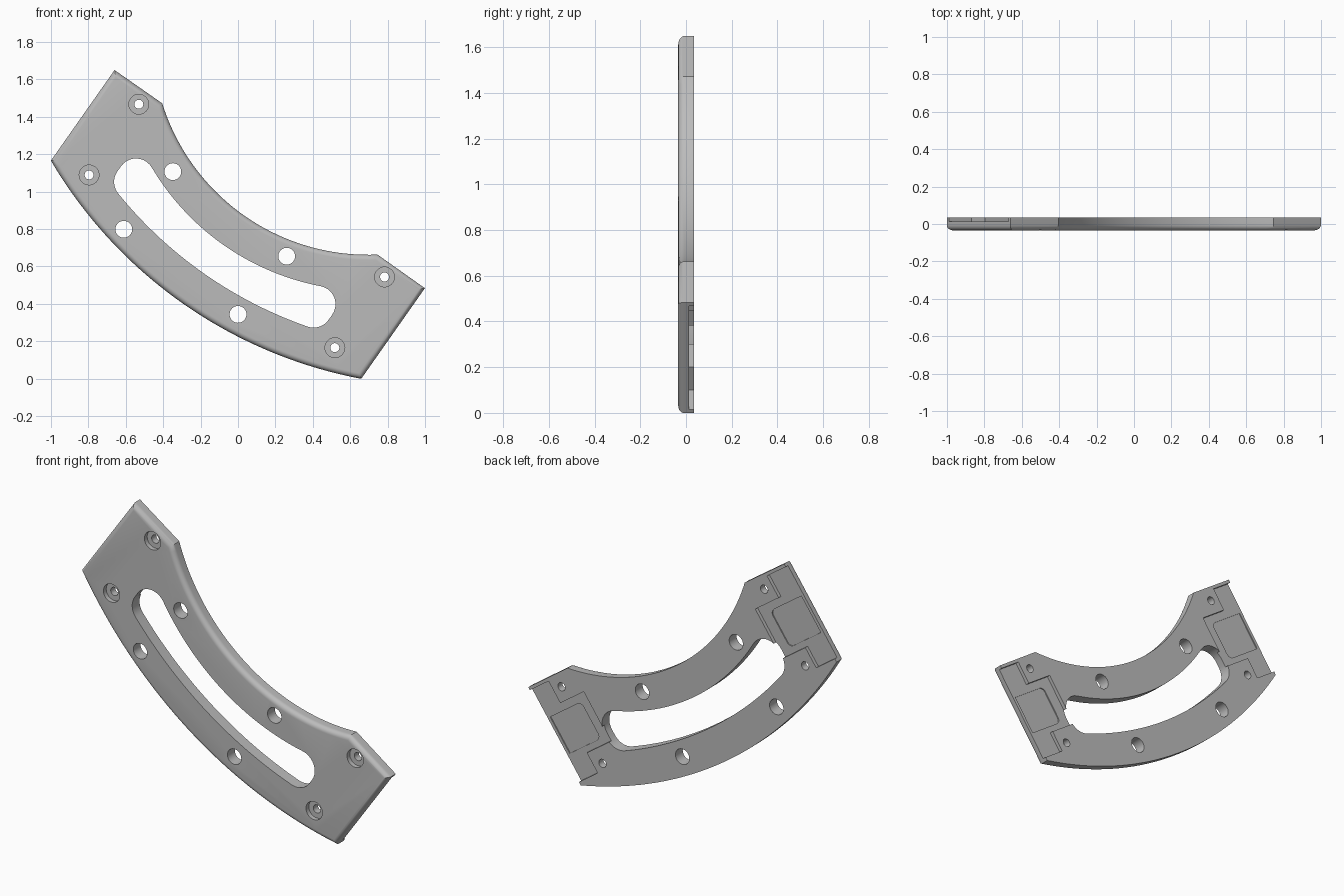
import bpy, bmesh, math

default = bpy.data.objects.get("Cube")
if default:
    bpy.data.objects.remove(default, do_unlink=True)

TILT = math.radians(35.1)
CT, ST = math.cos(TILT), math.sin(TILT)
BACK, FRONT = 0.034, -0.034
HALF, TOP = 1.014, 0.295          # half length and upper edge of the plate

grey = bpy.data.materials.new("plain grey")
grey.use_nodes = True
colour = (0.5, 0.5, 0.5, 1)
grey.diffuse_color = colour
grey.node_tree.nodes["Principled BSDF"].inputs["Base Color"].default_value = colour


def world(u, v, y):
    """Plate coordinates (along, across) to the tilted upright position."""
    return (u * CT + v * ST, y, 0.825 - u * ST + v * CT)


def arc(centre_v, radius, u0, u1, n=48):
    """Lower part of a circle centred on the plate's axis."""
    us = [u0 + (u1 - u0) * i / n for i in range(n + 1)]
    return [(u, centre_v - math.sqrt(radius ** 2 - u * u)) for u in us]


def disc(u, v, r, n=32):
    return [(u + r * math.cos(2 * math.pi * i / n),
             v + r * math.sin(2 * math.pi * i / n)) for i in range(n)]


def rect(u0, u1, v0, v1):
    return [(u0, v0), (u1, v0), (u1, v1), (u0, v1)]


def prism(name, pts, y0, y1, front_round=0.0):
    bm = bmesh.new()
    front = [bm.verts.new(world(u, v, y0)) for u, v in pts]
    back = [bm.verts.new(world(u, v, y1)) for u, v in pts]
    cap = bm.faces.new(front)
    bm.faces.new(back[::-1])
    for i in range(len(pts)):
        j = (i + 1) % len(pts)
        bm.faces.new((front[j], front[i], back[i], back[j]))
    bmesh.ops.recalc_face_normals(bm, faces=bm.faces[:])
    if front_round:
        bmesh.ops.bevel(bm, geom=list(cap.edges), offset=front_round, segments=6,
                        profile=0.5, affect='EDGES', clamp_overlap=True)
    mesh = bpy.data.meshes.new(name)
    bm.to_mesh(mesh)
    bm.free()
    obj = bpy.data.objects.new(name, mesh)
    bpy.context.collection.objects.link(obj)
    return obj


def fillet(side, corner_v, radius, centre_v, edge_r, sign, n=10):
    """Rounding between the slot end and a curved slot edge."""
    cu = SLOT_END - radius
    reach = edge_r - sign * radius if sign < 0 else edge_r + radius
    reach = edge_r + radius if sign < 0 else edge_r - radius
    cv = centre_v - math.sqrt(reach ** 2 - cu * cu)
    touch = math.atan2(cv - centre_v, cu)
    a1 = touch if sign > 0 else touch + math.pi
    return [(side * (cu + radius * math.cos(a1 * i / n)),
             cv + radius * math.sin(a1 * i / n)) for i in range(n + 1)]


# Plate body: straight ends, convex lower edge, concave upper edge
outline = arc(1.94, 2.456, -HALF, HALF)
outline += [(HALF, TOP)] + arc(1.21, 1.153, 0.703, -0.703) + [(-HALF, TOP)]
plate = prism("curved_plate", outline, FRONT, BACK, 0.028)

# Curved slot with rounded ends
SLOT_END, ROUND = 0.69, 0.098
low_right = fillet(1, 0, ROUND, 1.94, 2.26, 1)[::-1]
up_right = fillet(1, 0, ROUND, 1.21, 1.345, -1)
low_left = [(-u, v) for u, v in low_right[::-1]]
up_left = [(-u, v) for u, v in up_right[::-1]]
slot = (arc(1.94, 2.26, low_left[-1][0], low_right[0][0])[1:-1] + low_right + up_right
        + arc(1.21, 1.345, up_right[-1][0], up_left[0][0])[1:-1] + up_left + low_left)
cutters = [prism("slot_cutter", slot, -0.1, 0.1)]

# Plain holes through the two curved rails
for u, v in ((-0.447, 0.03), (0.311, 0.01), (-0.484, -0.373), (0.277, -0.394)):
    cutters.append(prism("rail_hole_cutter", disc(u, v, 0.045), -0.1, 0.1))

for s in (-1, 1):
    # Counterbored screw holes
    for v in (0.22, -0.242):
        cutters.append(prism("screw_hole_cutter", disc(s * 0.803, v, 0.024), -0.1, 0.1))
        cutters.append(prism("counterbore_cutter", disc(s * 0.803, v, 0.053), -0.1, -0.008))
    # Stepped recess in the back, open at the end of the plate
    step = [(0.68, -0.155), (0.866, -0.155), (0.866, -0.277), (1.1, -0.277),
            (1.1, 0.277), (0.866, 0.277), (0.866, 0.145), (0.68, 0.145)]
    cutters.append(prism("recess_cutter", [(s * u, v) for u, v in step], 0.013, 0.1))
    # Shallow round-cornered pocket in the recess floor
    r = 0.03
    pocket = [(1.1, -0.12), (1.1, 0.1)]
    for v, a0 in ((0.1 - r, 90), (-0.12 + r, 180)):
        for i in range(7):
            a = math.radians(a0 + 15 * i)
            pocket.append((0.75 + r + r * math.cos(a), v + r * math.sin(a)))
    pocket = [(s * min(u, 0.995), v) for u, v in pocket]
    cutters.append(prism("pocket_cutter", pocket, 0.007, 0.1))

# Cut everything out of the plate, then drop the cutters
for c in cutters:
    c.hide_render = True
    mod = plate.modifiers.new(c.name, 'BOOLEAN')
    mod.operation = 'DIFFERENCE'
    mod.solver = 'EXACT'
    mod.object = c
bpy.context.view_layer.update()
graph = bpy.context.evaluated_depsgraph_get()
cut_mesh = bpy.data.meshes.new_from_object(plate.evaluated_get(graph))
plate.modifiers.clear()
plate.data = cut_mesh
for c in cutters:
    bpy.data.objects.remove(c, do_unlink=True)

cut_mesh.materials.clear()
cut_mesh.materials.append(grey)
for p in cut_mesh.polygons:
    p.material_index = 0

bpy.ops.object.select_all(action='DESELECT')
plate.select_set(True)
bpy.context.view_layer.objects.active = plate
bpy.ops.object.shade_smooth_by_angle(angle=math.radians(30))
